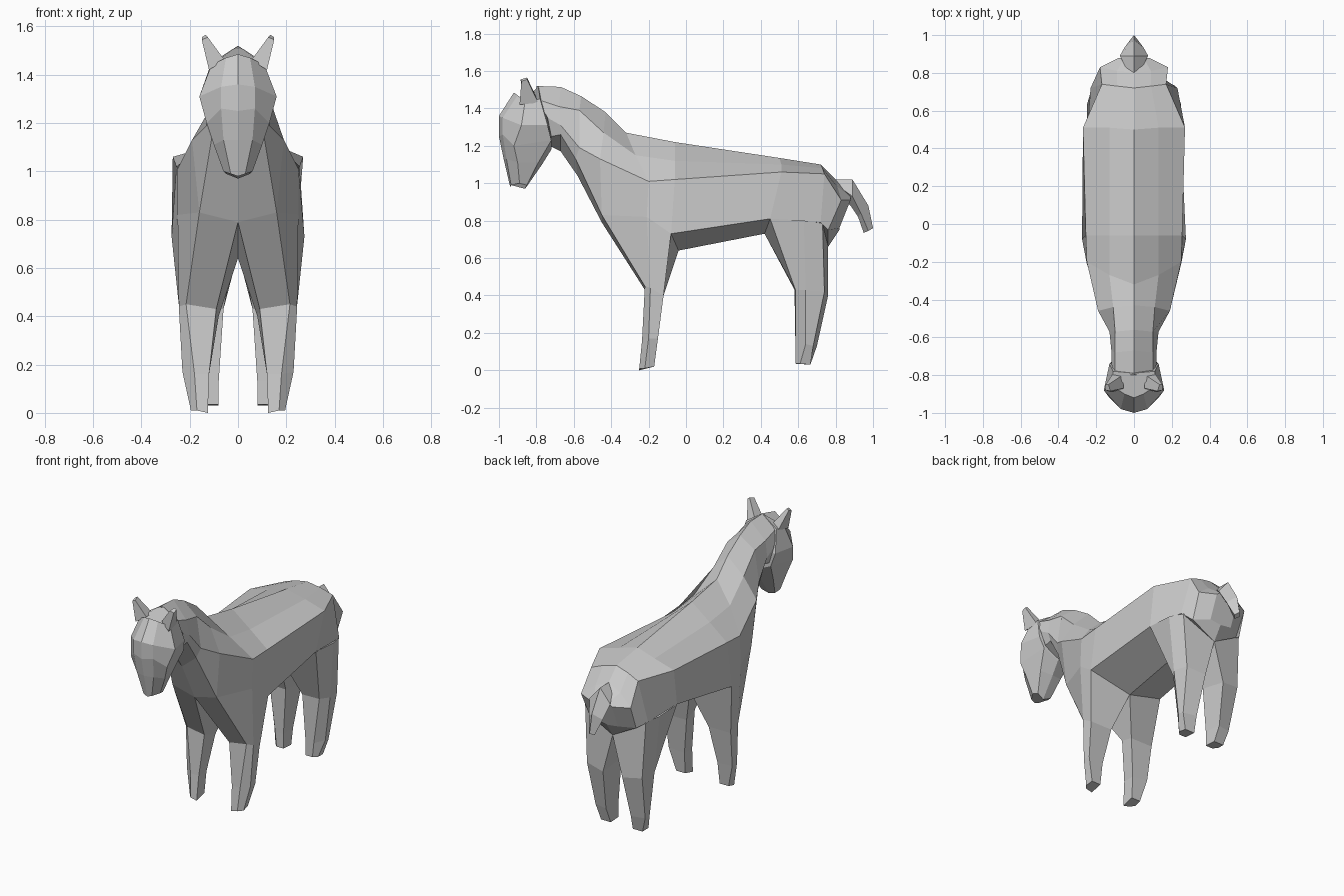
import bpy, bmesh


def loft(name, rings, half=True, cap_start=True, pair=False):
    """Skin rings of points; half rings are mirrored across x = 0 into full rings."""
    if half:
        rings = [r + [(-x, y, z) for x, y, z in r[-2:0:-1]] for r in rings]
    bm = bmesh.new()
    loops = [[bm.verts.new(p) for p in r] for r in rings]
    n = len(loops[0])
    for a, b in zip(loops, loops[1:]):
        for i in range(n):
            j = (i + 1) % n
            bm.faces.new((a[i], a[j], b[j], b[i]))
    if cap_start:
        bm.faces.new(loops[0][::-1])
    bm.faces.new(loops[-1])
    bmesh.ops.recalc_face_normals(bm, faces=bm.faces)
    mesh = bpy.data.meshes.new(name)
    bm.to_mesh(mesh)
    bm.free()
    ob = bpy.data.objects.new(name, mesh)
    bpy.context.collection.objects.link(ob)
    if pair:
        ob.modifiers.new("other_side", 'MIRROR').use_mirror_merge = False
    return ob


# Neck and trunk: half sections from top ridge, down the flank, to the belly line
neck = [
    [(0, -.80, 1.52), (.10, -.80, 1.45), (.12, -.74, 1.35), (.10, -.72, 1.25), (0, -.73, 1.20)],
    [(0, -.67, 1.515), (.10, -.68, 1.41), (.12, -.67, 1.31), (.10, -.67, 1.26), (0, -.67, 1.17)],
    [(0, -.56, 1.465), (.10, -.57, 1.39), (.13, -.57, 1.19), (.11, -.59, 1.13), (0, -.58, 1.04)],
    [(0, -.43, 1.38), (.11, -.44, 1.27), (.19, -.46, 1.13), (.16, -.45, .83), (0, -.45, .79)],
]
trunk = [
    [(0, -.32, 1.27), (.13, -.27, 1.15), (.25, -.20, 1.01), (.25, -.21, .82), (0, -.20, .70)],
    [(0, -.06, 1.22), (.13, -.06, 1.12), (.255, -.06, 1.02), (.275, -.08, .73), (0, -.04, .64)],
    [(0, .50, 1.135), (.13, .51, 1.10), (.27, .51, 1.06), (.25, .45, .81), (0, .42, .73)],
    [(0, .72, 1.10), (.09, .73, 1.08), (.17, .74, 1.05), (.23, .72, .79), (0, .68, .70)],
    [(0, .80, 1.02), (.09, .81, .98), (.18, .83, .91), (.17, .76, .75), (0, .76, .66)],
    [(0, .88, .94), (.05, .88, .93), (.08, .88, .91), (.08, .82, .76), (0, .82, .75)],
]
loft("body", neck + trunk)

# Head: half sections from forehead round to throat, going down to the muzzle
loft("head", [
    [(0, -.92, 1.485), (.05, -.90, 1.47), (.11, -.86, 1.44), (.11, -.78, 1.45), (0, -.79, 1.52)],
    [(0, -1.0, 1.36), (.07, -.98, 1.35), (.16, -.88, 1.31), (.13, -.74, 1.31), (0, -.70, 1.32)],
    [(0, -1.0, 1.25), (.07, -.98, 1.26), (.13, -.92, 1.20), (.11, -.72, 1.23), (0, -.72, 1.18)],
    [(0, -.975, 1.13), (.06, -.96, 1.13), (.10, -.90, 1.11), (.08, -.79, 1.11), (0, -.77, 1.10)],
    [(0, -.94, .98), (.03, -.935, .99), (.06, -.89, 1.0), (.05, -.85, .99), (0, -.86, .97)],
])

# Ears
loft("ear", [
    [(.055, -.87, 1.46), (.12, -.89, 1.42), (.11, -.79, 1.43), (.06, -.80, 1.46)],
    [(.125, -.885, 1.555), (.15, -.88, 1.545), (.15, -.85, 1.555), (.135, -.85, 1.565)],
], half=False, pair=True)

# Front legs: shoulder, knee, fetlock, foot
loft("front_leg", [
    [(0, -.45, .79), (.16, -.45, .83), (.25, -.21, .82), (.275, -.08, .73), (0, -.04, .64)],
    [(.09, -.22, .43), (.215, -.22, .45), (.245, -.19, .44), (.24, -.12, .40), (.08, -.12, .40)],
    [(.12, -.235, .16), (.18, -.235, .16), (.23, -.20, .17), (.23, -.15, .17), (.12, -.155, .16)],
    [(.125, -.25, 0), (.17, -.25, .01), (.195, -.22, .01), (.19, -.17, .02), (.125, -.17, .02)],
], half=False, cap_start=False, pair=True)

# Hind legs: hip, hock, fetlock, foot
loft("hind_leg", [
    [(0, .42, .73), (.25, .45, .81), (.25, .63, .80), (.22, .73, .79), (0, .76, .66)],
    [(.06, .58, .43), (.18, .585, .43), (.22, .64, .43), (.20, .74, .42), (.07, .76, .40)],
    [(.08, .585, .13), (.14, .585, .13), (.185, .64, .14), (.18, .68, .13), (.09, .70, .13)],
    [(.08, .585, .035), (.13, .585, .035), (.155, .61, .035), (.15, .665, .03), (.08, .665, .03)],
], half=False, cap_start=False, pair=True)

# Tail
loft("tail", [
    [(0, .79, 1.02), (.04, .82, .98), (0, .83, .92)],
    [(0, .89, 1.02), (.075, .89, .93), (0, .88, .88)],
    [(0, .975, .88), (.05, .935, .84), (0, .92, .82)],
    [(0, 1.0, .76), (.02, .975, .745), (0, .95, .735)],
])
